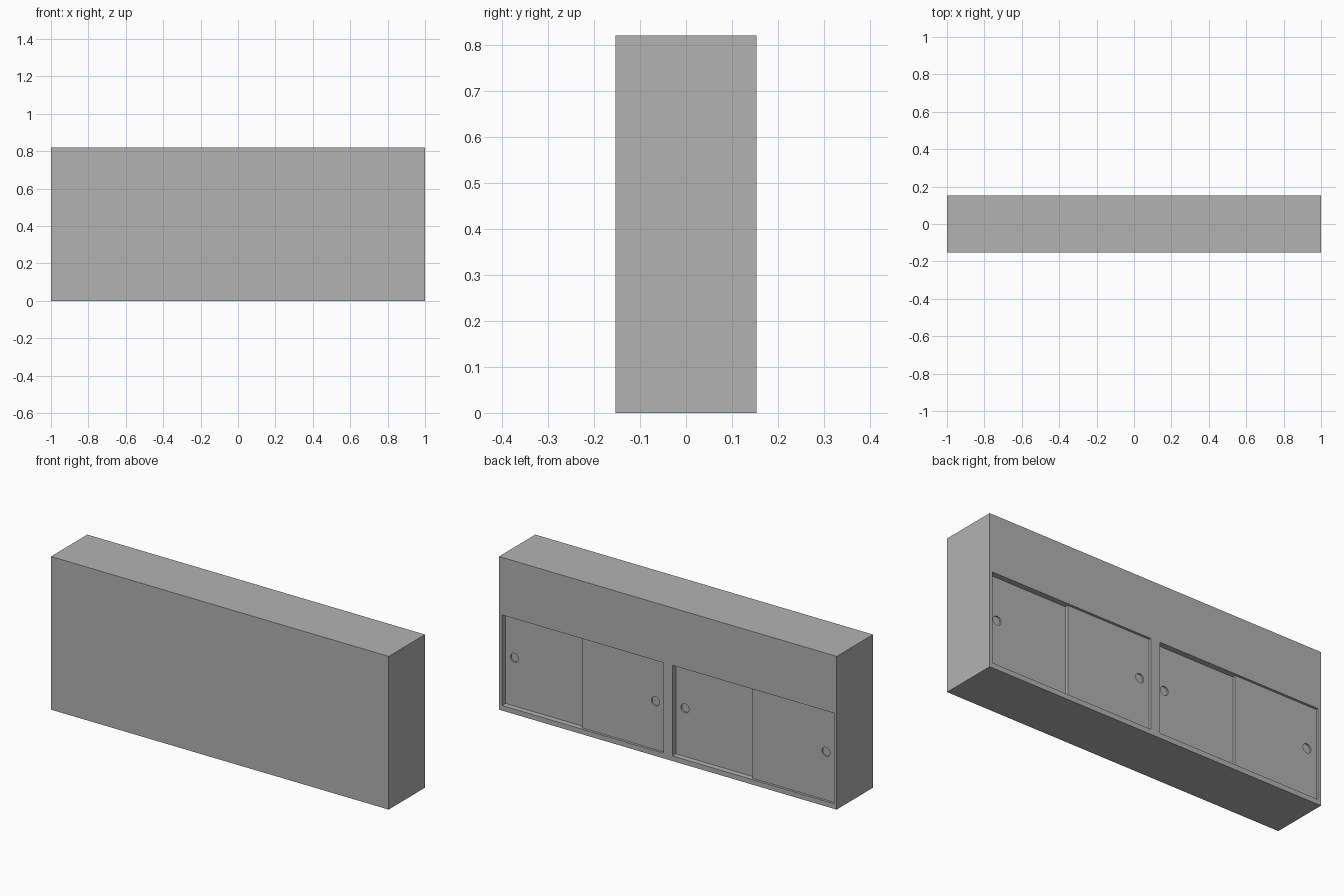
import bpy
import bmesh
from mathutils import Matrix, Vector

cube = bpy.data.objects.get("Cube")
if cube:
    bpy.data.objects.remove(cube, do_unlink=True)

W, D, H = 2.0, 0.307, 0.82
BACK = D / 2
OPEN_Z = (0.027, 0.512)          # bottom and top of the door openings
OPENINGS = ((0.027, 0.983), (-0.983, -0.027))
DOOR_T = 0.017
NEAR, FAR = 0.013, 0.030         # recess of the two sliding tracks
PULL_R, PULL_Z, PULL_DEPTH = 0.024, 0.285, 0.008

grey = bpy.data.materials.new("plain_grey")
grey.use_nodes = True
colour = (0.448, 0.448, 0.448, 1)
grey.diffuse_color = colour
grey.node_tree.nodes["Principled BSDF"].inputs["Base Color"].default_value = colour


def finish(name, bm):
    mesh = bpy.data.meshes.new(name)
    bm.to_mesh(mesh)
    bm.free()
    mesh.materials.append(grey)
    obj = bpy.data.objects.new(name, mesh)
    bpy.context.collection.objects.link(obj)
    return obj


def box(name, xs, ys, zs):
    lo, hi = Vector((xs[0], ys[0], zs[0])), Vector((xs[1], ys[1], zs[1]))
    bm = bmesh.new()
    bmesh.ops.create_cube(bm, size=1, matrix=Matrix.Translation((lo + hi) / 2)
                          @ Matrix.Diagonal((*(hi - lo), 1)))
    return finish(name, bm)


def disc(name, x, y, z, radius, depth):
    bm = bmesh.new()
    bmesh.ops.create_cone(bm, cap_ends=True, segments=32, radius1=radius,
                          radius2=radius, depth=depth,
                          matrix=Matrix.Translation((x, y, z))
                          @ Matrix.Rotation(1.5707963, 4, 'X'))
    return finish(name, bm)


def cut(target, cutter):
    cutter.hide_render = True
    mod = target.modifiers.new("cut", 'BOOLEAN')
    mod.operation, mod.solver, mod.object = 'DIFFERENCE', 'EXACT', cutter
    bpy.context.view_layer.objects.active = target
    bpy.ops.object.modifier_apply(modifier=mod.name)
    bpy.data.objects.remove(cutter, do_unlink=True)


def sliding_door(name, xs, recess, pull_x):
    face = BACK - recess
    door = box(name, xs, (face - DOOR_T, face), OPEN_Z)
    # round finger pull sunk into the door
    cut(door, disc("pull_cutter", pull_x, face, PULL_Z, PULL_R, 2 * PULL_DEPTH))


# Cabinet body with two door openings in the back
body = box("cabinet_body", (-W / 2, W / 2), (-BACK, BACK), (0, H))
for xs in OPENINGS:
    cut(body, box("opening_cutter", xs, (BACK - 0.05, BACK + 0.05), OPEN_Z))

# A pair of overlapping sliding doors in each opening
for side, (x0, x1) in zip(("left", "right"), OPENINGS):
    middle = (x0 + x1) / 2
    sliding_door(side + "_outer_door", (x0, middle + 0.012), NEAR, x0 + 0.056)
    sliding_door(side + "_inner_door", (middle - 0.012, x1), FAR, x1 - 0.053)
